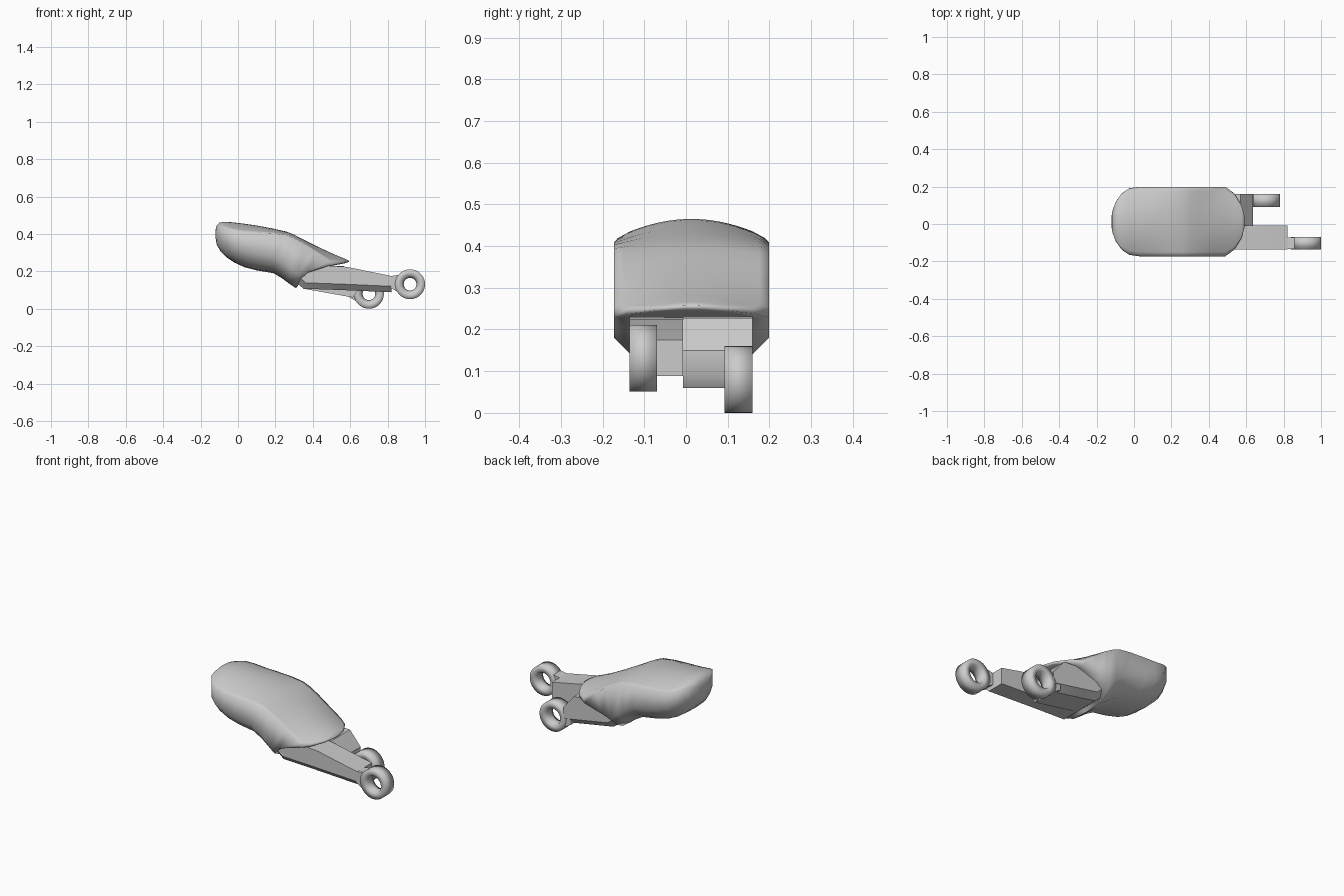
import bpy, bmesh, math
from mathutils import Vector

cube = bpy.data.objects.get("Cube")
if cube:
    bpy.data.objects.remove(cube, do_unlink=True)


def finish(bm, name, angle):
    bmesh.ops.remove_doubles(bm, verts=bm.verts, dist=0.0003)
    bmesh.ops.recalc_face_normals(bm, faces=bm.faces)
    mesh = bpy.data.meshes.new(name)
    bm.to_mesh(mesh)
    bm.free()
    obj = bpy.data.objects.new(name, mesh)
    bpy.context.collection.objects.link(obj)
    bpy.ops.object.select_all(action='DESELECT')
    obj.select_set(True)
    bpy.context.view_layer.objects.active = obj
    bpy.ops.object.shade_smooth_by_angle(angle=math.radians(angle))
    return obj


def extrude_profile(name, points, y0, y1, chamfer_y=None):
    """Side profile in XZ extruded from y0 to y1, optional lower chamfer on one side."""
    bm = bmesh.new()
    face = bm.faces.new([bm.verts.new((x, y0, z)) for x, z in points])
    out = bmesh.ops.extrude_face_region(bm, geom=[face])
    moved = [v for v in out["geom"] if isinstance(v, bmesh.types.BMVert)]
    bmesh.ops.translate(bm, verts=moved, vec=(0, y1 - y0, 0))
    if chamfer_y is not None:
        lower = [e for e in bm.edges
                 if all(abs(v.co.y - chamfer_y) < 0.001 and v.co.z < 0.16
                        and v.co.x < 0.83 for v in e.verts)
                 and abs(e.verts[0].co.x - e.verts[1].co.x) > 0.03]
        bmesh.ops.bevel(bm, geom=lower, offset=0.032, segments=1,
                        affect='EDGES', clamp_overlap=True)
    return finish(bm, name, 35)


def eyelet(name, x, z, y0, y1, outer=0.08, inner=0.034, sides=40):
    """Ring with slightly flared hole, spun about the y axis."""
    bm = bmesh.new()
    ymid, flare = (y0 + y1) / 2, 0.012
    section = [(outer, y0), (outer, y1), (inner + flare, y1),
               (inner, ymid), (inner + flare, y0)]
    rings = []
    for i in range(sides):
        a = math.tau * i / sides
        rings.append([bm.verts.new((x + r * math.cos(a), y, z + r * math.sin(a)))
                      for r, y in section])
    for i, ring in enumerate(rings):
        nxt = rings[(i + 1) % sides]
        for j in range(len(section)):
            k = (j + 1) % len(section)
            bm.faces.new((ring[j], ring[k], nxt[k], nxt[j]))
    return finish(bm, name, 100)


# Cover: slanted stations (top x, top z, bottom x, bottom z, crown drop, chamfer share)
HALF, CENTRE = 0.186, 0.013
STATIONS = [
    (-0.121, 0.41, -0.121, 0.385, 0.0, 0.3),
    (-0.117, 0.44, -0.114, 0.345, 0.008, 0.35),
    (-0.10, 0.46, -0.097, 0.312, 0.018, 0.4),
    (-0.07, 0.465, -0.062, 0.275, 0.03, 0.4),
    (-0.03, 0.462, -0.02, 0.247, 0.043, 0.4),
    (0.03, 0.455, 0.035, 0.222, 0.046, 0.38),
    (0.10, 0.445, 0.10, 0.205, 0.038, 0.36),
    (0.19, 0.428, 0.19, 0.19, 0.025, 0.38),
    (0.26, 0.412, 0.235, 0.163, 0.018, 0.35),
    (0.30, 0.396, 0.27, 0.137, 0.018, 0.32),
    (0.35, 0.37, 0.31, 0.11, 0.02, 0.27),
    (0.42, 0.335, 0.37, 0.187, 0.03, 0.08),
    (0.50, 0.297, 0.48, 0.226, 0.045, 0.04),
    (0.54, 0.28, 0.535, 0.236, 0.03, 0.04),
    (0.575, 0.266, 0.575, 0.244, 0.012, 0.04),
    (0.594, 0.257, 0.594, 0.25, 0.0, 0.04),
]


def plan_width(x):
    if x < 0.015:
        return HALF * math.sqrt(max(0.0, 1 - ((0.015 - x) / 0.137) ** 2))
    if x > 0.505:
        return HALF * math.sqrt(max(0.0, (0.595 - x) / 0.09))
    return HALF


def cover_ring(bm, tx, tz, bx, bz, drop, share):
    top, bottom = Vector((tx, 0, tz)), Vector((bx, 0, bz))
    d = drop / (top - bottom).length
    # Half section: crowned top, straight side, chamfered underside
    crown = [(u / 8, d * (u / 8) ** 2) for u in range(9)]
    belly = [(1, 1 - share), (0.78, 1 - share * 0.42), (0.5, 1 - share * 0.06), (0, 1)]
    half = crown + belly
    full = half + [(-u, f) for u, f in reversed(half[1:-1])]
    ring = []
    for u, f in full:
        p = top.lerp(bottom, f)
        ring.append(bm.verts.new((p.x, CENTRE + u * plan_width(p.x), p.z)))
    return ring


bm = bmesh.new()
rings = [cover_ring(bm, *s) for s in STATIONS]
for a, b in zip(rings, rings[1:]):
    for i in range(len(a)):
        j = (i + 1) % len(a)
        bm.faces.new((a[i], a[j], b[j], b[i]))
for end in (rings[0], rings[-1]):
    bm.faces.new(end)
finish(bm, "cover", 84)

# Long arm on the front side
extrude_profile("long_arm", [(0.30, 0.15), (0.35, 0.107), (0.55, 0.10), (0.82, 0.088),
                             (0.82, 0.175), (0.58, 0.224), (0.32, 0.24)],
                -0.135, -0.007, chamfer_y=-0.135)
# Short arm on the back side
extrude_profile("short_arm", [(0.30, 0.15), (0.35, 0.107), (0.615, 0.06), (0.635, 0.09),
                              (0.635, 0.15), (0.57, 0.227), (0.32, 0.24)],
                -0.007, 0.16, chamfer_y=0.16)

# Necks and eyelets at the arm ends
for label, x, z, y0, y1 in (("long", 0.92, 0.131, -0.136, -0.069),
                            ("short", 0.70, 0.08, 0.092, 0.16)):
    extrude_profile(label + "_neck", [(x - 0.11, z - 0.015), (x - 0.055, z - 0.048),
                                      (x - 0.05, z + 0.052), (x - 0.11, z + 0.042)],
                    y0 + 0.002, y1 - 0.002)
    eyelet(label + "_eyelet", x, z, y0, y1)
